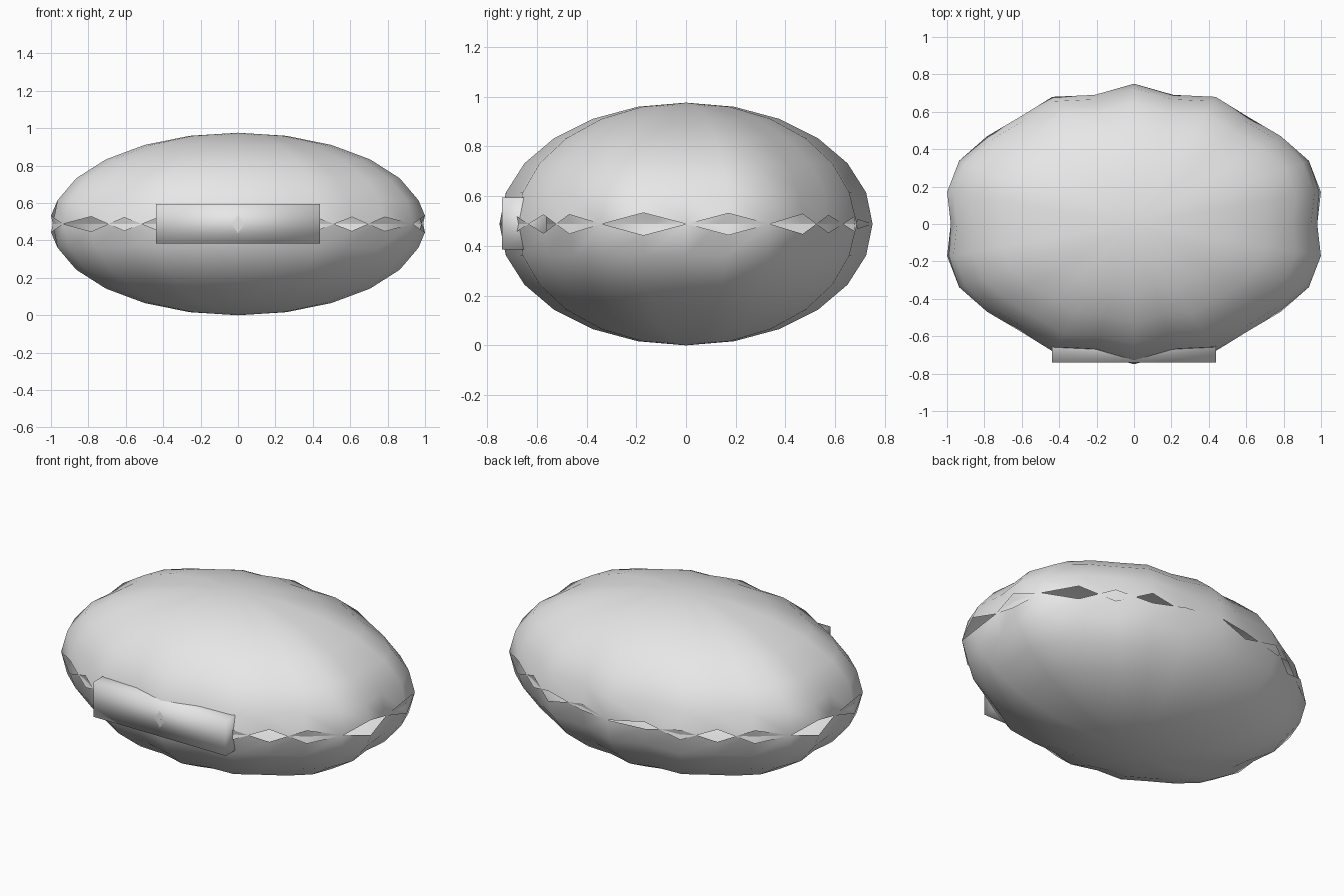
import bpy
import bmesh
from math import sin, cos, pi

cube = bpy.data.objects.get("Cube")
if cube:
    bpy.data.objects.remove(cube, do_unlink=True)

grey = bpy.data.materials.new("plain grey")
grey.use_nodes = True
grey.diffuse_color = (0.8, 0.8, 0.8, 1)
grey.node_tree.nodes["Principled BSDF"].inputs["Base Color"].default_value = (0.8, 0.8, 0.8, 1)

MID = 0.488            # height of the seam and half height of the body
SEGMENTS, RINGS = 28, 6
QUARTER = SEGMENTS // 4

# Waviness per column of one quarter, from the side (x) to the front/back (y)
swell = [0.98, 1.025, 1.038, 1.004, 0.977, 1.006, 0.944, 1.0]
lift = [0, -0.045, 0, 0.04, -0.037, 0.03, -0.02, 0]


def add_object(name, bm):
    bmesh.ops.recalc_face_normals(bm, faces=bm.faces)
    for face in bm.faces:
        face.smooth = True
    mesh = bpy.data.meshes.new(name)
    bm.to_mesh(mesh)
    bm.free()
    mesh.materials.append(grey)
    obj = bpy.data.objects.new(name, mesh)
    bpy.context.collection.objects.link(obj)
    return obj


# Body: wavy upper shell, mirrored downwards so the rims cross along the seam
bm = bmesh.new()
rows = []
for ring in range(1, RINGS + 1):
    polar = pi / 2 * ring / RINGS
    row = []
    for i in range(SEGMENTS):
        angle = 2 * pi * i / SEGMENTS
        fold = i % (2 * QUARTER)
        column = min(fold, 2 * QUARTER - fold)
        side = 1 if (i // QUARTER) % 2 == 0 else -1
        r = sin(polar) * swell[column]
        z = MID * cos(polar)
        if ring == RINGS:
            z = side * lift[column]
        row.append(bm.verts.new((r * cos(angle), 0.75 * r * sin(angle), z)))
    rows.append(row)
pole = bm.verts.new((0, 0, MID))
for i in range(SEGMENTS):
    j = (i + 1) % SEGMENTS
    bm.faces.new((pole, rows[0][i], rows[0][j]))
    for upper, lower in zip(rows, rows[1:]):
        bm.faces.new((upper[i], lower[i], lower[j], upper[j]))
body = add_object("body_shell", bm)
body.location.z = MID
mirror = body.modifiers.new("lower_half", "MIRROR")
mirror.use_axis = (False, False, True)
mirror.merge_threshold = 0.0005

# Front plate: softly shaded bar set into the body
bm = bmesh.new()
bmesh.ops.create_cube(bm, size=1)
bmesh.ops.scale(bm, vec=(0.875, 0.18, 0.21), verts=bm.verts)
plate = add_object("front_plate", bm)
plate.location = (0, -0.65, 0.49)
